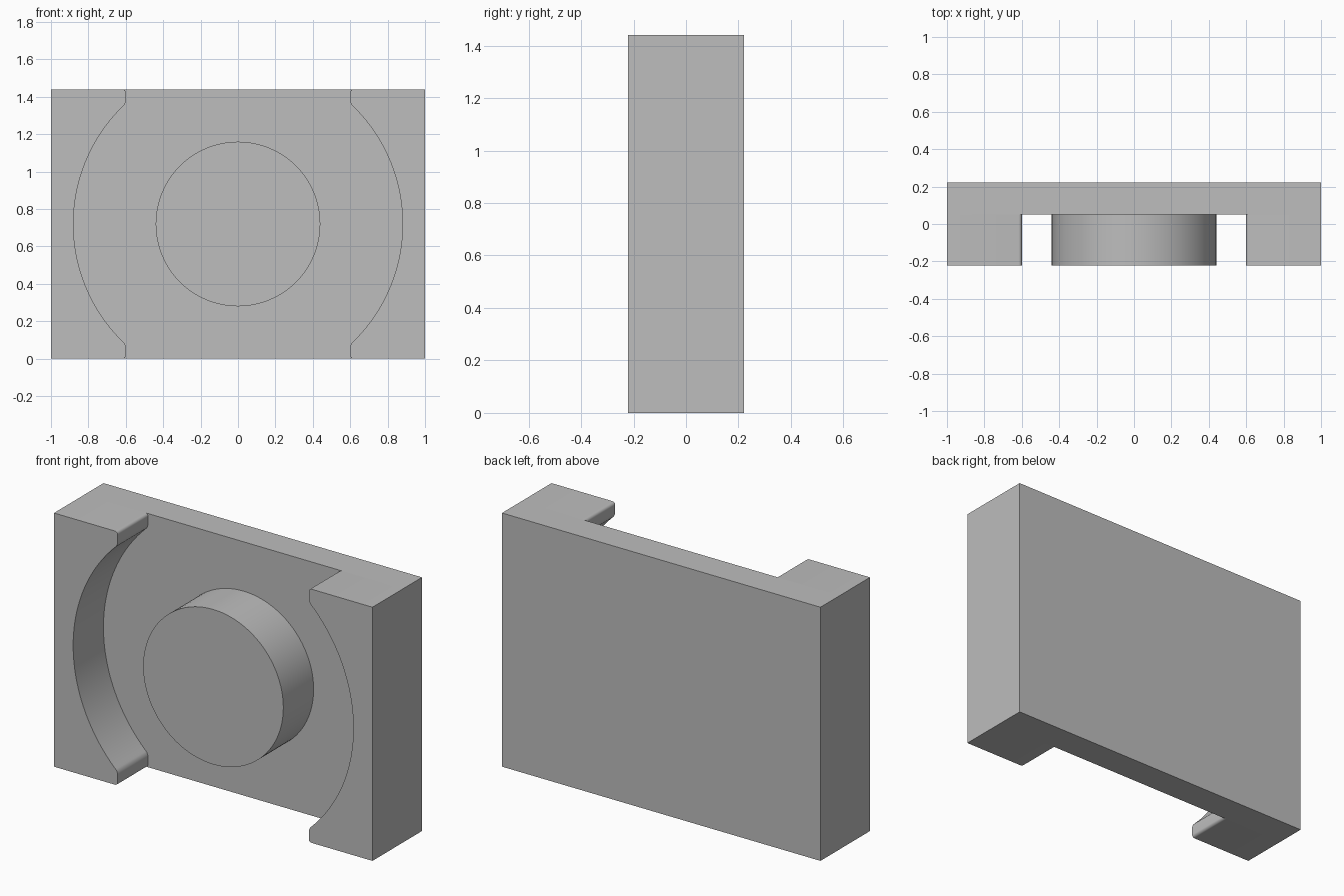
import bpy, bmesh, math
from mathutils import Matrix

cube = bpy.data.objects.get("Cube")
if cube:
    bpy.data.objects.remove(cube, do_unlink=True)

HALF_W, HEIGHT, HALF_D = 1.0, 1.44, 0.222
STEP_Y = 0.05           # front face of the back plate
MID_Z = HEIGHT / 2
BORE_R, BOSS_R = 0.88, 0.44
LIP_X = 0.6             # inner edge of the jaws

grey = bpy.data.materials.new("grey metal")
grey.use_nodes = True
colour = (0.51, 0.51, 0.51, 1)
grey.diffuse_color = colour
grey.node_tree.nodes["Principled BSDF"].inputs["Base Color"].default_value = colour


def finish(name, bm):
    bmesh.ops.recalc_face_normals(bm, faces=bm.faces)
    mesh = bpy.data.meshes.new(name)
    bm.to_mesh(mesh)
    bm.free()
    mesh.materials.append(grey)
    obj = bpy.data.objects.new(name, mesh)
    bpy.context.collection.objects.link(obj)
    bpy.ops.object.select_all(action="DESELECT")
    obj.select_set(True)
    bpy.context.view_layer.objects.active = obj
    bpy.ops.object.shade_smooth_by_angle(angle=math.radians(30))
    return obj


def extrude_profile(name, points, rounded=()):
    """Extrude an x-z outline from the front to the plate, rounding chosen corners."""
    bm = bmesh.new()
    verts = [bm.verts.new((x, -HALF_D, z)) for x, z in points]
    bm.faces.new(verts)
    if rounded:
        bmesh.ops.bevel(bm, geom=[verts[i] for i in rounded], offset=0.017,
                        segments=5, profile=0.5, affect="VERTICES")
    side = bmesh.ops.extrude_face_region(bm, geom=bm.faces[:])["geom"]
    moved = [v for v in side if isinstance(v, bmesh.types.BMVert)]
    bmesh.ops.translate(bm, verts=moved, vec=(0, STEP_Y + HALF_D, 0))
    return finish(name, bm)


# Back plate
bm = bmesh.new()
bmesh.ops.create_cube(bm, size=1, matrix=Matrix.Translation(
    (0, (STEP_Y + HALF_D) / 2, MID_Z)) @ Matrix.Diagonal(
    (2 * HALF_W, HALF_D - STEP_Y, HEIGHT, 1)))
finish("back_plate", bm)

# Side jaws with a round bore and softened lips
STEPS = 48
sweep = math.acos(LIP_X / BORE_R)
for name, s in (("left_jaw", 1), ("right_jaw", -1)):
    angles = [-sweep + 2 * sweep * i / STEPS for i in range(STEPS + 1)]
    arc = [(s * BORE_R * math.cos(a), MID_Z + BORE_R * math.sin(a)) for a in angles]
    outline = ([(s * HALF_W, HEIGHT), (s * HALF_W, 0), (s * LIP_X, 0)]
               + arc + [(s * LIP_X, HEIGHT)])
    extrude_profile(name, outline, rounded=(2, 3, STEPS + 3, STEPS + 4))

# Central round boss
turns = [2 * math.pi * i / 96 for i in range(96)]
extrude_profile("centre_boss", [(BOSS_R * math.cos(a), MID_Z + BOSS_R * math.sin(a))
                                for a in turns])
